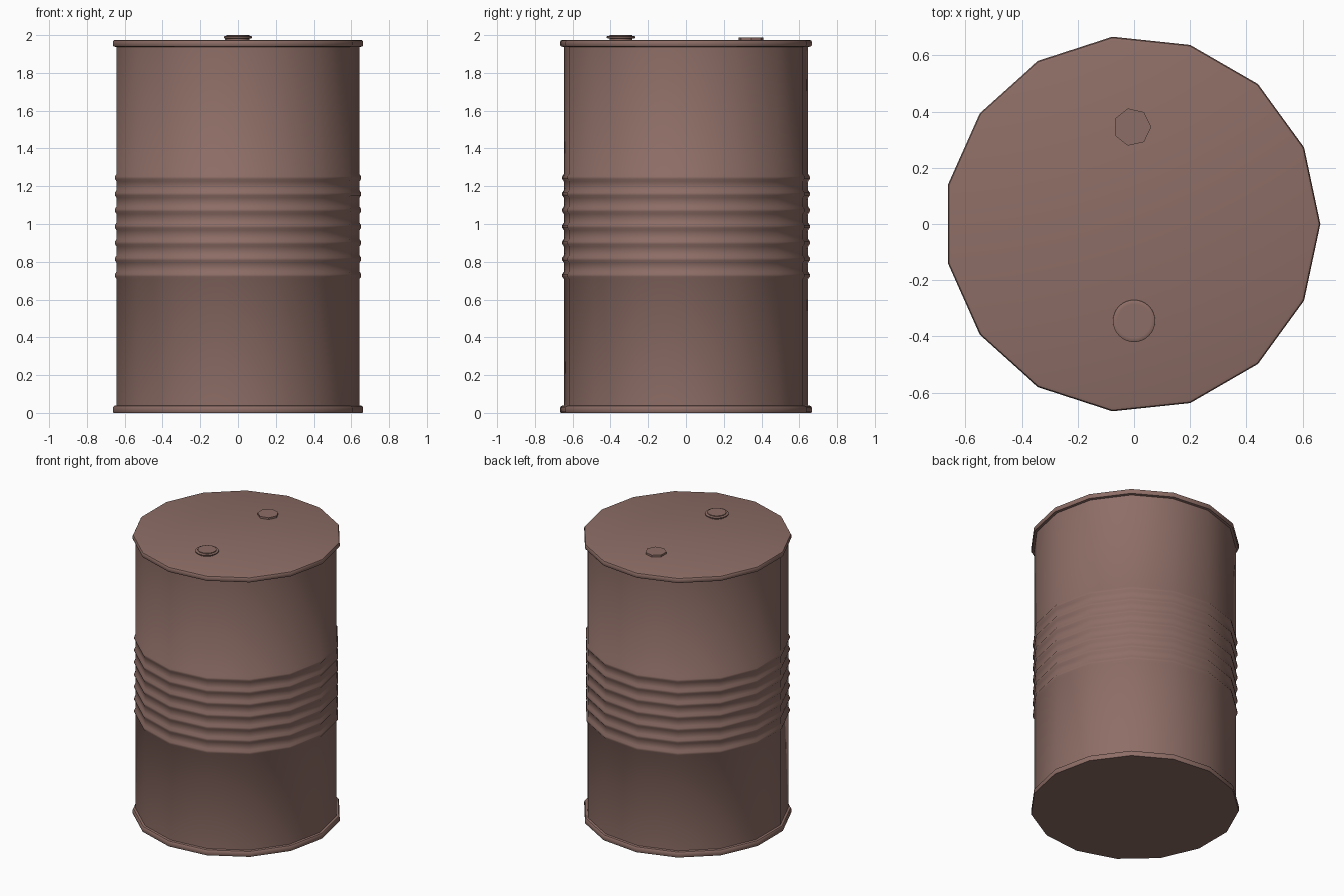
import bpy, bmesh, math

if "Cube" in bpy.data.objects:
    bpy.data.objects.remove(bpy.data.objects["Cube"])

paint = bpy.data.materials.new("rusty_brown_paint")
paint.diffuse_color = (0.27, 0.155, 0.133, 1)
paint.use_nodes = True
paint.node_tree.nodes["Principled BSDF"].inputs["Base Color"].default_value = paint.diffuse_color


def lathe(name, profile, sides, cx=0.0, cy=0.0, angle=40):
    """Spin an (r, z) profile, bottom to top, and cap both ends."""
    bm = bmesh.new()
    rings = [[bm.verts.new((cx + r * math.cos(2 * math.pi * i / sides),
                            cy + r * math.sin(2 * math.pi * i / sides), z))
              for i in range(sides)] for r, z in profile]
    for a, b in zip(rings, rings[1:]):
        for i in range(sides):
            j = (i + 1) % sides
            bm.faces.new((a[i], a[j], b[j], b[i]))
    bm.faces.new(rings[0][::-1])
    bm.faces.new(rings[-1])
    me = bpy.data.meshes.new(name)
    bm.to_mesh(me)
    bm.free()
    me.materials.append(paint)
    ob = bpy.data.objects.new(name, me)
    bpy.context.collection.objects.link(ob)
    bpy.ops.object.select_all(action='DESELECT')
    ob.select_set(True)
    bpy.context.view_layer.objects.active = ob
    bpy.ops.object.shade_smooth_by_angle(angle=math.radians(angle))
    return ob


R, RIM, OFF = 0.65, 0.67, -0.007

# drum: bottom rim, ribbed wall, top rim and lid
profile = [(RIM - 0.003, 0), (RIM, 0.006), (RIM, 0.028), (RIM - 0.006, 0.037), (R, 0.04)]
for k in range(7):
    z = 0.728 + k * 0.0862
    profile += [(R, z - 0.02), (R + 0.009, z - 0.007), (R + 0.009, z + 0.007), (R, z + 0.02)]
profile += [(R, 1.937), (RIM - 0.004, 1.94), (RIM, 1.947),
            (RIM, 1.964), (RIM - 0.004, 1.972), (RIM - 0.014, 1.975)]
lathe("drum_body", profile, 15, OFF)

# round filler cap with flange, at the front of the lid
lathe("filler_cap", [(0.06, 1.97), (0.06, 1.983), (0.071, 1.983), (0.075, 1.986),
                     (0.075, 1.992), (0.071, 1.995), (0.06, 1.995), (0.06, 2.0)],
      32, 0, -0.345)

# seven-sided plug, at the back of the lid
lathe("vent_plug", [(0.068, 1.97), (0.068, 1.988)], 7, OFF, 0.345, 30)
